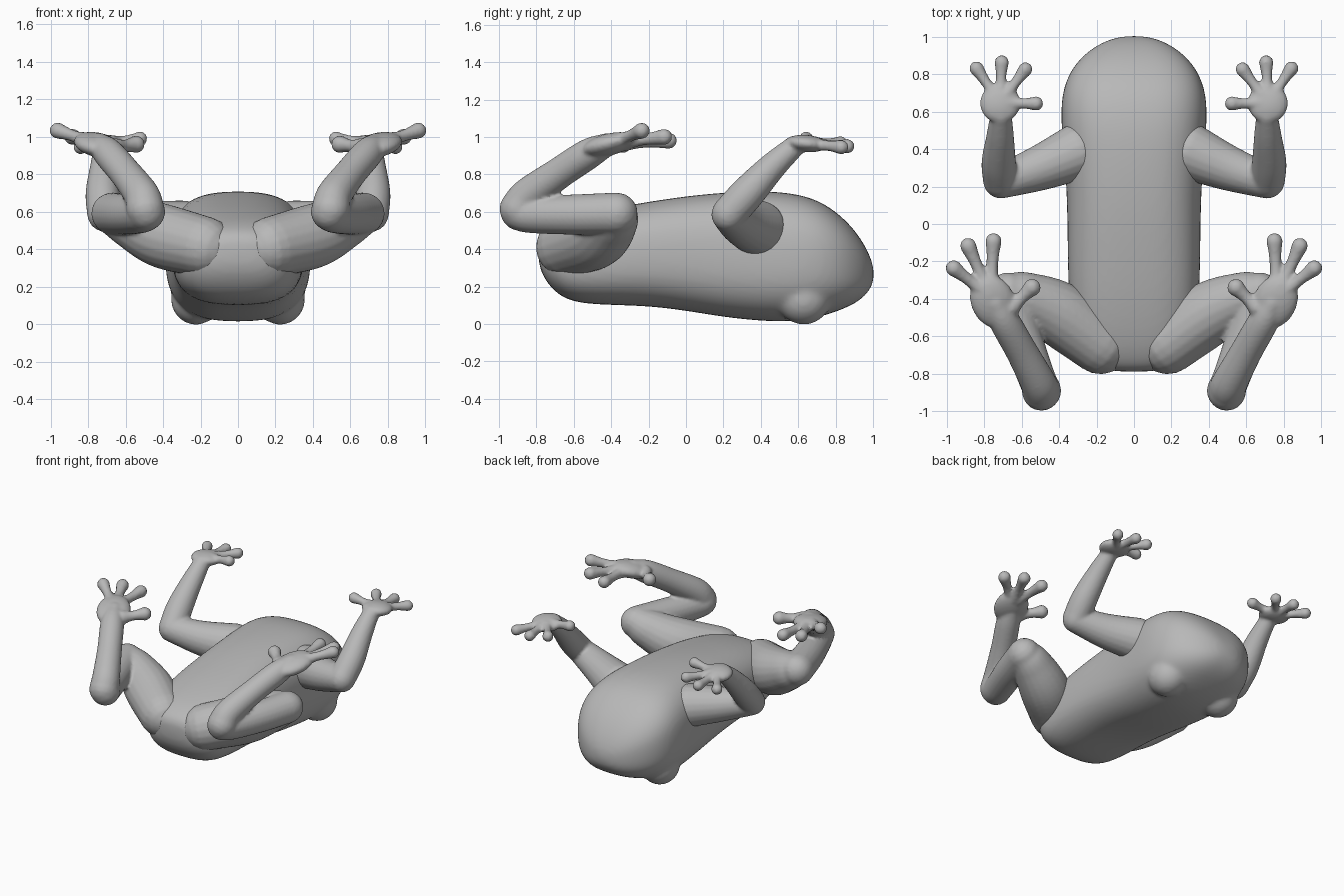
import bpy, bmesh, math
from mathutils import Vector, Matrix

cube = bpy.data.objects.get("Cube")
if cube:
    bpy.data.objects.remove(cube)

skin = bpy.data.materials.new("plain grey")
skin.use_nodes = True
GREY = (0.48, 0.48, 0.48, 1)
skin.diffuse_color = GREY
skin.node_tree.nodes["Principled BSDF"].inputs["Base Color"].default_value = GREY


def finish(name, bm):
    bmesh.ops.recalc_face_normals(bm, faces=bm.faces)
    for f in bm.faces:
        f.smooth = True
    mesh = bpy.data.meshes.new(name)
    bm.to_mesh(mesh)
    bm.free()
    mesh.materials.append(skin)
    ob = bpy.data.objects.new(name, mesh)
    bpy.context.collection.objects.link(ob)
    return ob


def bridge(bm, rings):
    n = len(rings[0])
    for a, b in zip(rings, rings[1:]):
        for i in range(n):
            j = (i + 1) % n
            bm.faces.new((a[i], a[j], b[j], b[i]))
    bm.faces.new(rings[0])
    bm.faces.new(rings[-1][::-1])


def catmull(pts, steps=8):
    p = [pts[0] * 2 - pts[1]] + pts + [pts[-1] * 2 - pts[-2]]
    out = []
    for a, b, c, d in zip(p, p[1:], p[2:], p[3:]):
        for s in range(steps):
            t = s / steps
            out.append(0.5 * (2 * b + (c - a) * t + (2 * a - 5 * b + 4 * c - d) * t * t
                              + (3 * b - a - 3 * c + d) * t ** 3))
    return out + [pts[-1]]


def limb(bm, side, *pts, n=20):
    """Round-ended tube through (x, y, z, radius) points."""
    path = catmull([Vector((side * x, y, z, r)) for x, y, z, r in pts])
    first, last = (path[1] - path[0]).xyz.normalized(), (path[-1] - path[-2]).xyz.normalized()

    def cap(p, d):
        return [Vector((*(p.xyz + d * p.w * math.sin(a)), p.w * math.cos(a)))
                for a in (math.radians(k) for k in (20, 40, 60, 75, 86))]
    path = cap(path[0], -first)[::-1] + path + cap(path[-1], last)
    normal, rings = first.orthogonal().normalized(), []
    for i, p in enumerate(path):
        d = (path[min(i + 1, len(path) - 1)] - path[max(i - 1, 0)]).xyz.normalized()
        normal = (normal - d * normal.dot(d)).normalized()
        other = d.cross(normal)
        rings.append([bm.verts.new(p.xyz + p.w * (normal * math.cos(a) + other * math.sin(a)))
                      for a in (math.tau * k / n for k in range(n))])
    bridge(bm, rings)


def ball(bm, loc, size, tilt=0, turn=0):
    m = (Matrix.Translation(loc) @ Matrix.Rotation(turn, 4, 'Z')
         @ Matrix.Rotation(tilt, 4, 'X') @ Matrix.Diagonal((*size, 1)))
    bmesh.ops.create_uvsphere(bm, u_segments=24, v_segments=16, radius=1, matrix=m)


def digits(bm, side, root, tips, r):
    # slim digits with wide bases and rounded pads
    for tip in tips:
        a, b = Vector(root), Vector(tip)
        q = [(*a.lerp(b, t), r * k) for t, k in ((0.2, 1.25), (0.5, 0.88), (0.75, 0.92), (1, 1.2))]
        limb(bm, side, *q, n=14)


def fuse(ob, voxel, repeats):
    # merge overlapping segments into one soft skin
    m = ob.modifiers.new("Merge", 'REMESH')
    m.mode, m.voxel_size, m.use_smooth_shade = 'VOXEL', voxel, True
    s = ob.modifiers.new("Soften", 'SMOOTH')
    s.factor, s.iterations = 0.5, repeats


# Body: rounded cross-sections (y, half width, bottom, top)
sections = [(-0.79, 0.10, 0.33, 0.44), (-0.765, 0.20, 0.25, 0.49), (-0.70, 0.275, 0.165, 0.53),
            (-0.60, 0.325, 0.11, 0.57), (-0.40, 0.35, 0.10, 0.62), (-0.20, 0.355, 0.095, 0.655),
            (0.0, 0.357, 0.07, 0.685), (0.20, 0.362, 0.035, 0.705), (0.40, 0.378, 0.014, 0.712),
            (0.55, 0.392, 0.01, 0.705), (0.70, 0.388, 0.03, 0.67), (0.82, 0.342, 0.07, 0.59),
            (0.91, 0.265, 0.11, 0.495), (0.975, 0.165, 0.165, 0.39), (1.005, 0.06, 0.23, 0.30)]
bm = bmesh.new()
rings = []
for y, w, lo, hi in sections:
    ring = []
    for k in range(28):
        c, s = math.cos(math.tau * k / 28), math.sin(math.tau * k / 28)
        ring.append(bm.verts.new((w * math.copysign(abs(c) ** 0.72, c), y,
                                  (lo + hi) / 2 + (hi - lo) / 2 * math.copysign(abs(s) ** 0.76, s))))
    rings.append(ring)
bridge(bm, rings)
# Eye bulges, blended into the head
for side in (1, -1):
    ball(bm, (side * 0.225, 0.63, 0.135), (0.135, 0.145, 0.139))
body = finish("body_with_eyes", bm)
body.modifiers.new("Smooth", 'SUBSURF').levels = 2
body.modifiers["Smooth"].render_levels = 2
fuse(body, 0.016, 8)

for side, word in ((1, "left"), (-1, "right")):
    # Arm with hand
    bm = bmesh.new()
    limb(bm, side, (0.30, 0.385, 0.51, 0.152), (0.50, 0.30, 0.54, 0.122), (0.71, 0.228, 0.585, 0.093))
    limb(bm, side, (0.713, 0.23, 0.59, 0.093), (0.722, 0.33, 0.70, 0.092),
         (0.715, 0.46, 0.84, 0.075), (0.71, 0.58, 0.95, 0.058))
    ball(bm, (side * 0.715, 0.645, 0.965), (0.108, 0.108, 0.046), -0.1)
    digits(bm, side, (0.715, 0.645, 0.965),
           [(0.523, 0.643, 0.99), (0.58, 0.825, 0.965), (0.706, 0.862, 0.95), (0.84, 0.83, 0.945)], 0.033)
    fuse(finish(word + "_arm", bm), 0.0115, 4)

    # Leg with folded shin and foot
    bm = bmesh.new()
    limb(bm, side, (0.18, -0.64, 0.412, 0.163), (0.40, -0.48, 0.47, 0.172),
         (0.58, -0.395, 0.55, 0.14), (0.67, -0.37, 0.59, 0.113))
    limb(bm, side, (0.67, -0.375, 0.59, 0.113), (0.60, -0.60, 0.585, 0.108),
         (0.52, -0.82, 0.585, 0.1), (0.49, -0.89, 0.60, 0.102))
    limb(bm, side, (0.495, -0.895, 0.615, 0.103), (0.515, -0.84, 0.69, 0.095),
         (0.60, -0.68, 0.805, 0.085), (0.69, -0.52, 0.91, 0.082), (0.74, -0.42, 0.96, 0.062))
    ball(bm, (side * 0.752, -0.415, 0.958), (0.118, 0.155, 0.058), 0.25, -side * 0.45)
    digits(bm, side, (0.765, -0.39, 0.965),
           [(0.962, -0.237, 1.033), (0.885, -0.117, 1.0), (0.75, -0.092, 0.98)], 0.037)
    digits(bm, side, (0.68, -0.47, 0.94), [(0.545, -0.34, 0.96)], 0.04)
    fuse(finish(word + "_leg", bm), 0.0115, 4)
